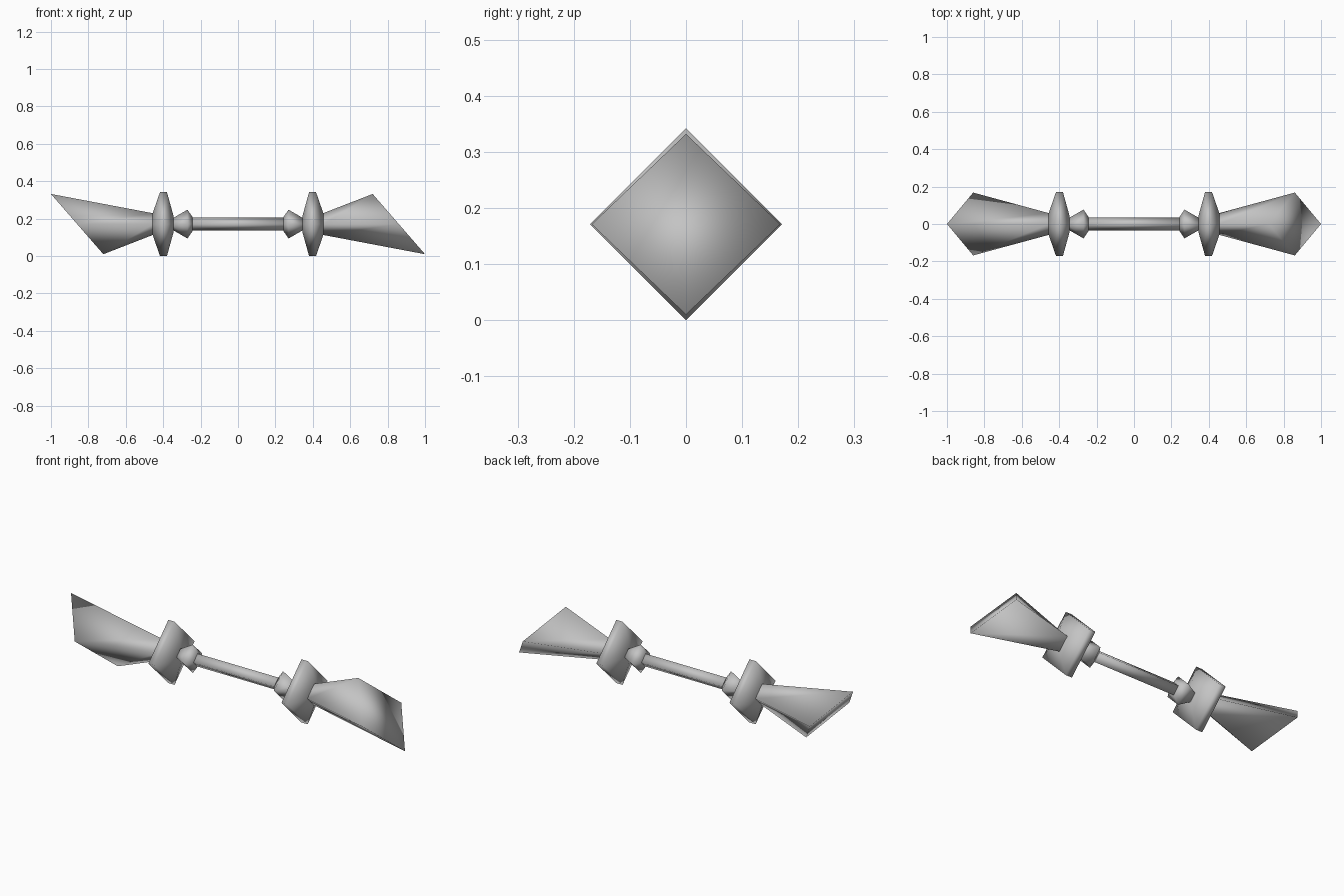
import bpy, bmesh

if "Cube" in bpy.data.objects:
    bpy.data.objects.remove(bpy.data.objects["Cube"])

AXIS_Z = 0.171  # height of the long axis

grey = bpy.data.materials.new("plain grey")
grey.diffuse_color = (0.55, 0.55, 0.55, 1)
grey.use_nodes = True
grey.node_tree.nodes["Principled BSDF"].inputs["Base Color"].default_value = grey.diffuse_color


def diamond(x, r, ry=None, slant=0.0):
    """Four corners around the x axis; slant shifts top and bottom along x."""
    ry = r if ry is None else ry
    return [(x - slant, 0, r), (x, ry, 0), (x + slant, 0, -r), (x, -ry, 0)]


def make_part(name, sections, side=1, flip=False, cap_start=True):
    """Skin a row of diamond sections into one smooth four-sided solid."""
    bm = bmesh.new()
    zdir = side if flip else 1
    rings = [[bm.verts.new((side * x, y, AXIS_Z + zdir * z)) for x, y, z in ring]
             for ring in sections]
    for a, b in zip(rings, rings[1:]):
        for i in range(4):
            j = (i + 1) % 4
            bm.faces.new((a[i], a[j], b[j], b[i]))
    if cap_start:
        bm.faces.new(rings[0])
    bm.faces.new(rings[-1])
    bmesh.ops.recalc_face_normals(bm, faces=bm.faces)
    mesh = bpy.data.meshes.new(name)
    bm.to_mesh(mesh)
    bm.free()
    mesh.materials.append(grey)
    mesh.shade_smooth()
    obj = bpy.data.objects.new(name, mesh)
    bpy.context.collection.objects.link(obj)


# central bar
make_part("bar", [diamond(-0.25, 0.035), diamond(0.25, 0.035)])

for label, s in (("left", -1), ("right", 1)):
    # tapered collar at the end of the bar
    make_part(label + "_collar",
              [diamond(x, r) for x, r in ((0.242, 0.036), (0.27, 0.077), (0.355, 0.028))], s)
    # wide double-pyramid flange
    make_part(label + "_flange",
              [diamond(x, r) for x, r in ((0.345, 0.045), (0.38, 0.171),
                                          (0.417, 0.171), (0.457, 0.056))], s)
    # flaring end with a slanted cut, turned half round on the other side
    make_part(label + "_flared_end",
              [diamond(0.455, 0.058), diamond(0.86, 0.161, 0.168, 0.14)],
              s, flip=True, cap_start=False)
